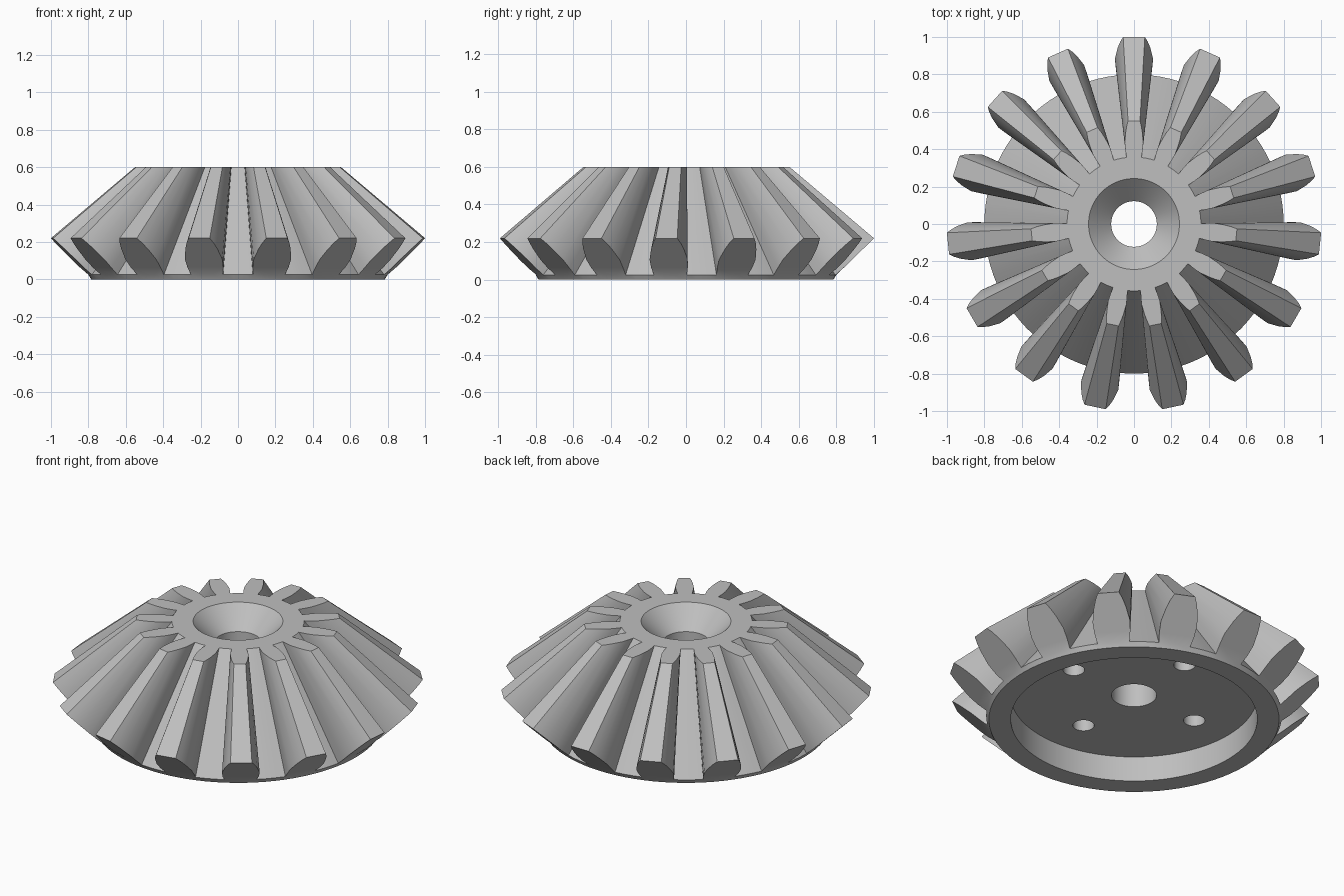
import bpy, bmesh, math
from mathutils import Vector

cube = bpy.data.objects.get("Cube")
if cube:
    bpy.data.objects.remove(cube, do_unlink=True)

TEETH = 15
PITCH = math.tau / TEETH
APEX = Vector((0, 0, 1.065))      # all tooth lines converge here
TOP = 0.6                         # height of the flat top
ROOT_R, ROOT_Z = 0.8, 0.025       # lower edge of the root cone
TIP_R, TIP_Z = 1.0, 0.22          # outer tooth tip
BASE = math.asin(0.088 / ROOT_R)  # half angle of a tooth at its root
GAP = PITCH - 2 * BASE

steel = bpy.data.materials.new("steel_grey")
steel.use_nodes = True
grey = (0.52, 0.52, 0.52, 1)
steel.diffuse_color = grey
steel.node_tree.nodes["Principled BSDF"].inputs["Base Color"].default_value = grey


def polar(r, a, z):
    return Vector((r * math.cos(a), r * math.sin(a), z))


def to_top(p):
    """Slide a point toward the apex until it reaches the flat top."""
    return p.lerp(APEX, (TOP - p.z) / (APEX.z - p.z))


bm = bmesh.new()

# Six columns per tooth: four across its root, two in the valley
offsets = [-BASE, -BASE / 3, BASE / 3, BASE, BASE + GAP / 3, BASE + 2 * GAP / 3]
centres = [math.pi / 2 + i * PITCH for i in range(TEETH)]
angles = [c + o for c in centres for o in offsets]
COLS = len(angles)


def ring(r, z):
    return [bm.verts.new(polar(r, a, z)) for a in angles]


# Turned body: rim, underside recess, bore and countersink
root_top = to_top(Vector((ROOT_R, 0, ROOT_Z)))
profile = [(ROOT_R, ROOT_Z), (0.785, 0), (0.667, 0), (0.667, 0.15),
           (0.122, 0.15), (0.122, 0.48), (0.243, TOP), (root_top.x, TOP)]
rings = [ring(r, z) for r, z in profile]
low, high = rings[0], rings[-1]
for a, b in zip(rings, rings[1:]):
    for i in range(COLS):
        j = (i + 1) % COLS
        bm.faces.new((a[i], a[j], b[j], b[i]))

# Teeth: position up the back face, half width
flank = [(0.2, 0.098), (0.42, 0.102), (0.7, 0.088), (0.87, 0.074), (1.0, 0.058)]
for t, c in enumerate(centres):
    first = t * len(offsets)
    out, side = polar(1, c, 0), polar(1, c + math.pi / 2, 0)

    def point(f, w):
        r = ROOT_R + f * (TIP_R - ROOT_R)
        z = ROOT_Z + f * (TIP_Z - ROOT_Z)
        return out * r + side * w + Vector((0, 0, z))

    coords = [point(f, w) for f, w in reversed(flank)]
    coords = [point(f, w) for f, w in flank] + [point(f, -w) for f, w in reversed(flank)]
    back = [bm.verts.new(p) for p in coords]
    front = [bm.verts.new(to_top(p)) for p in coords]
    back_loop = low[first:first + 4] + back
    front_loop = high[first:first + 4] + front
    bm.faces.new(back_loop)
    bm.faces.new(front_loop)
    # flanks and tip land
    for i in range(3, len(back_loop)):
        j = (i + 1) % len(back_loop)
        bm.faces.new((back_loop[i], back_loop[j], front_loop[j], front_loop[i]))
    # valley floor
    for k in range(3, 6):
        i, j = first + k, (first + k + 1) % COLS
        bm.faces.new((low[i], low[j], high[j], high[i]))

bmesh.ops.recalc_face_normals(bm, faces=bm.faces)
mesh = bpy.data.meshes.new("bevel_gear")
bm.to_mesh(mesh)
bm.free()
gear = bpy.data.objects.new("bevel_gear", mesh)
bpy.context.collection.objects.link(gear)
mesh.materials.append(steel)

# Four blind bolt holes in the recess floor
for i in range(4):
    bpy.ops.mesh.primitive_cylinder_add(vertices=32, radius=0.058, depth=0.25,
                                        location=polar(0.425, i * math.pi / 2, 0.225))
    cutter = bpy.context.object
    cutter.name = "bolt_hole_cutter"
    cutter.hide_render = True
    cutter.data.materials.append(steel)
    cut = gear.modifiers.new("bolt_hole", 'BOOLEAN')
    cut.operation = 'DIFFERENCE'
    cut.solver = 'EXACT'
    cut.object = cutter
    bpy.context.view_layer.objects.active = gear
    bpy.ops.object.modifier_apply(modifier=cut.name)
    bpy.data.objects.remove(cutter, do_unlink=True)

bpy.ops.object.select_all(action='DESELECT')
gear.select_set(True)
bpy.context.view_layer.objects.active = gear
bpy.ops.object.shade_smooth_by_angle(angle=math.radians(20))
